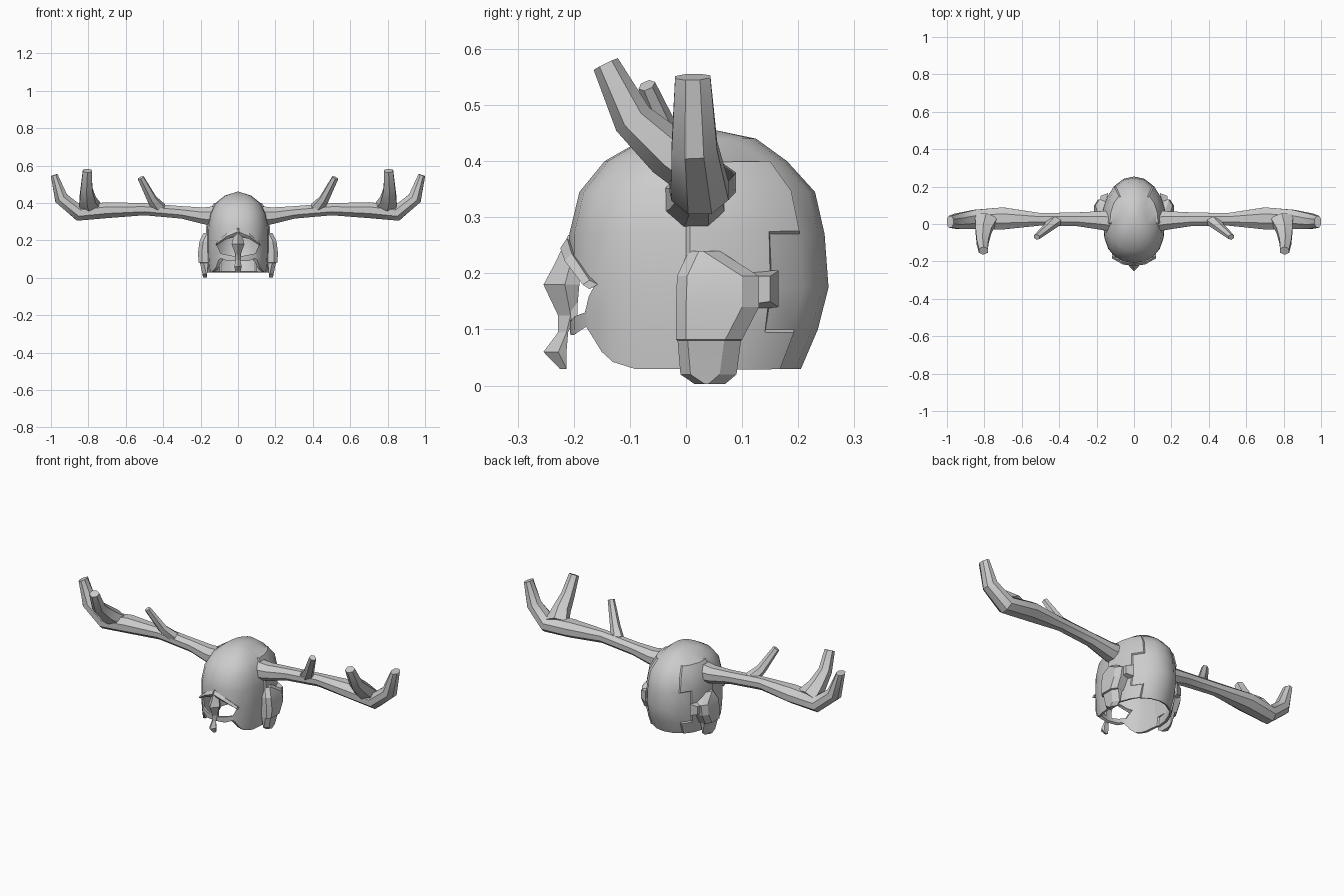
import bpy, bmesh, math
from mathutils import Vector

if "Cube" in bpy.data.objects:
    bpy.data.objects.remove(bpy.data.objects["Cube"])


def finish(name, bm, mirror=False, angle=35):
    bmesh.ops.recalc_face_normals(bm, faces=bm.faces)
    me = bpy.data.meshes.new(name)
    bm.to_mesh(me)
    bm.free()
    ob = bpy.data.objects.new(name, me)
    bpy.context.collection.objects.link(ob)
    if mirror:
        ob.modifiers.new("Mirror", "MIRROR").use_axis[0] = True
    bpy.ops.object.select_all(action='DESELECT')
    ob.select_set(True)
    bpy.context.view_layer.objects.active = ob
    if angle:
        bpy.ops.object.shade_smooth_by_angle(angle=math.radians(angle))
    return ob


def loft(bm, rings, caps=True):
    """Skin a list of closed rings of points."""
    vs = [[bm.verts.new(p) for p in r] for r in rings]
    n = len(vs[0])
    for a, b in zip(vs, vs[1:]):
        for i in range(n):
            bm.faces.new((a[i], a[(i + 1) % n], b[(i + 1) % n], b[i]))
    if caps:
        bm.faces.new(vs[0])
        bm.faces.new(vs[-1])
    return vs


def tube(name, path, ref, n):
    """Tapered branch; path rows are x, y, z, radius along ref, other radius."""
    bm = bmesh.new()
    pts = [Vector(p[:3]) for p in path]
    rings = []
    for i, p in enumerate(path):
        t = (pts[min(i + 1, len(pts) - 1)] - pts[max(i - 1, 0)]).normalized()
        v = t.cross(Vector(ref)).normalized()
        u = v.cross(t)
        rings.append([pts[i] + u * p[3] * math.cos(a) + v * p[4] * math.sin(a)
                      for a in [2 * math.pi * (k + .5) / n for k in range(n)]])
    loft(bm, rings)
    return finish(name, bm, mirror=True)


def cut(target, bm):
    c = finish("cutter", bm, angle=0)
    c.hide_render = True
    bpy.context.view_layer.objects.active = target
    m = target.modifiers.new("Cut", "BOOLEAN")
    m.operation, m.object, m.solver = 'DIFFERENCE', c, 'EXACT'
    bpy.ops.object.modifier_apply(modifier=m.name)
    bpy.data.objects.remove(c)


# Helmet shell: rows of height, front y, back y, half width
N = 20
levels = [(.03, -.20, .205, .155), (.10, -.207, .235, .162), (.175, -.208, .254, .165),
          (.27, -.208, .247, .163), (.345, -.19, .23, .15), (.40, -.145, .18, .12),
          (.44, -.075, .125, .07)]
bm = bmesh.new()
rings = []
for z, f, b, w in levels:
    ring = []
    for k in range(N):
        a = 2 * math.pi * k / N
        c, s = math.cos(a), math.sin(a)
        e = .85 if c < 0 else .95
        y = math.copysign(abs(c) ** e, c) * (b if c > 0 else -f)
        ring.append((math.copysign(abs(s) ** e, s) * w, y, z))
    rings.append(ring)
vs = loft(bm, rings, caps=False)
top = bm.verts.new((0, .02, .462))
for i in range(N):
    bm.faces.new((vs[-1][i], vs[-1][(i + 1) % N], top))
bmesh.ops.recalc_face_normals(bm, faces=bm.faces)
# raised side panels behind the ears
for sgn in (1, -1):
    panel = [f for f in bm.faces if sgn * f.calc_center_median().x > .07
             and .0 < f.calc_center_median().y < .17 and f.calc_center_median().z < .39]
    bmesh.ops.inset_region(bm, faces=panel, thickness=.006, depth=.008)
shell = finish("helmet_shell", bm, angle=0)
sol = shell.modifiers.new("Thick", "SOLIDIFY")
sol.thickness, sol.offset = .012, -1
bpy.ops.object.modifier_apply(modifier=sol.name)

# Eye openings
bm = bmesh.new()
eye = [(.016, .215), (.06, .21), (.112, .175), (.092, .13), (.016, .115)]
for s in (1, -1):
    loft(bm, [[(s * x, y, z) for x, z in eye] for y in (-.4, -.06)])
cut(shell, bm)

# Open mouth, leaving the curved cheek edges
bm = bmesh.new()
mouth = [(-.4, .09), (-.2, .09), (-.178, .105), (-.15, .06), (-.13, .042),
         (-.06, .02), (-.06, -.1), (-.4, -.1)]
loft(bm, [[(x, y, z) for y, z in mouth] for x in (-.4, .4)])
cut(shell, bm)
bpy.ops.object.select_all(action='DESELECT')
shell.select_set(True)
bpy.context.view_layer.objects.active = shell
bpy.ops.object.shade_smooth_by_angle(angle=math.radians(35))

# Nose guard: height, ridge y, back y, half width
bm = bmesh.new()
nose = [(.03, -.225, -.213, .012), (.06, -.254, -.213, .02), (.095, -.228, -.21, .012),
        (.125, -.228, -.195, .014), (.18, -.254, -.19, .034), (.215, -.235, -.19, .026),
        (.268, -.21, -.2, .006)]
loft(bm, [[(0, f, z), (w, (f + b) / 2 + .006, z), (w * .7, b, z),
           (-w * .7, b, z), (-w, (f + b) / 2 + .006, z)] for z, f, b, w in nose])
finish("nose_guard", bm, angle=20)

# Brow ridges sloping over the eyes
bm = bmesh.new()
brow = [(.005, -.212, .245, .018), (.06, -.204, .222, .014), (.118, -.172, .18, .008)]
loft(bm, [[(x, y - .012, z), (x, y, z + h), (x, y + .015, z), (x, y, z - h)]
          for x, y, z, h in brow])
finish("brow_ridge", bm, mirror=True, angle=20)

# Ear guards: height, front y, back y, outer x, inner x
bm = bmesh.new()
ear = [(.003, .015, .07, .187, .165), (.02, -.01, .09, .19, .165), (.08, -.015, .098, .203, .16),
       (.082, -.018, .1, .212, .15), (.14, -.018, .13, .213, .15), (.195, -.016, .13, .206, .15),
       (.24, .005, .06, .185, .15)]
loft(bm, [[(i, f, z), (o - .02, f, z), (o, f + .018, z), (o, b - .03, z),
           (o - .02, b, z), (i, b, z)] for z, f, b, o, i in ear])
finish("ear_guard", bm, mirror=True, angle=20)

# Small stepped plate between ear guard and side panel
bm = bmesh.new()
loft(bm, [[(x, y0, z0), (x, y1, z0 + .01), (x, y1, z1), (x, y0, z1)]
          for x, y0, y1, z0, z1 in [(.14, .08, .165, .13, .205), (.178, .08, .15, .14, .195)]])
finish("ear_hinge", bm, mirror=True, angle=20)

# Antlers: main beam and two tines
tube("antler_beam", [(.12, .015, .33, .06, .058), (.19, .02, .333, .052, .047),
                     (.30, .025, .35, .04, .036), (.50, .025, .367, .036, .035),
                     (.70, .03, .362, .064, .046), (.85, .025, .347, .055, .046),
                     (.945, .015, .425, .044, .04), (.983, .012, .55, .034, .02)], (0, 1, 0), 8)
tube("antler_inner_tine", [(.42, .02, .37, .04, .03), (.46, -.02, .42, .028, .024),
                           (.52, -.07, .535, .019, .016)], (1, 0, 0), 6)
tube("antler_outer_tine", [(.79, .03, .37, .07, .045), (.805, -.03, .415, .05, .045),
                           (.81, -.095, .475, .036, .036),
                           (.805, -.143, .573, .028, .024)], (1, 0, 0), 6)
